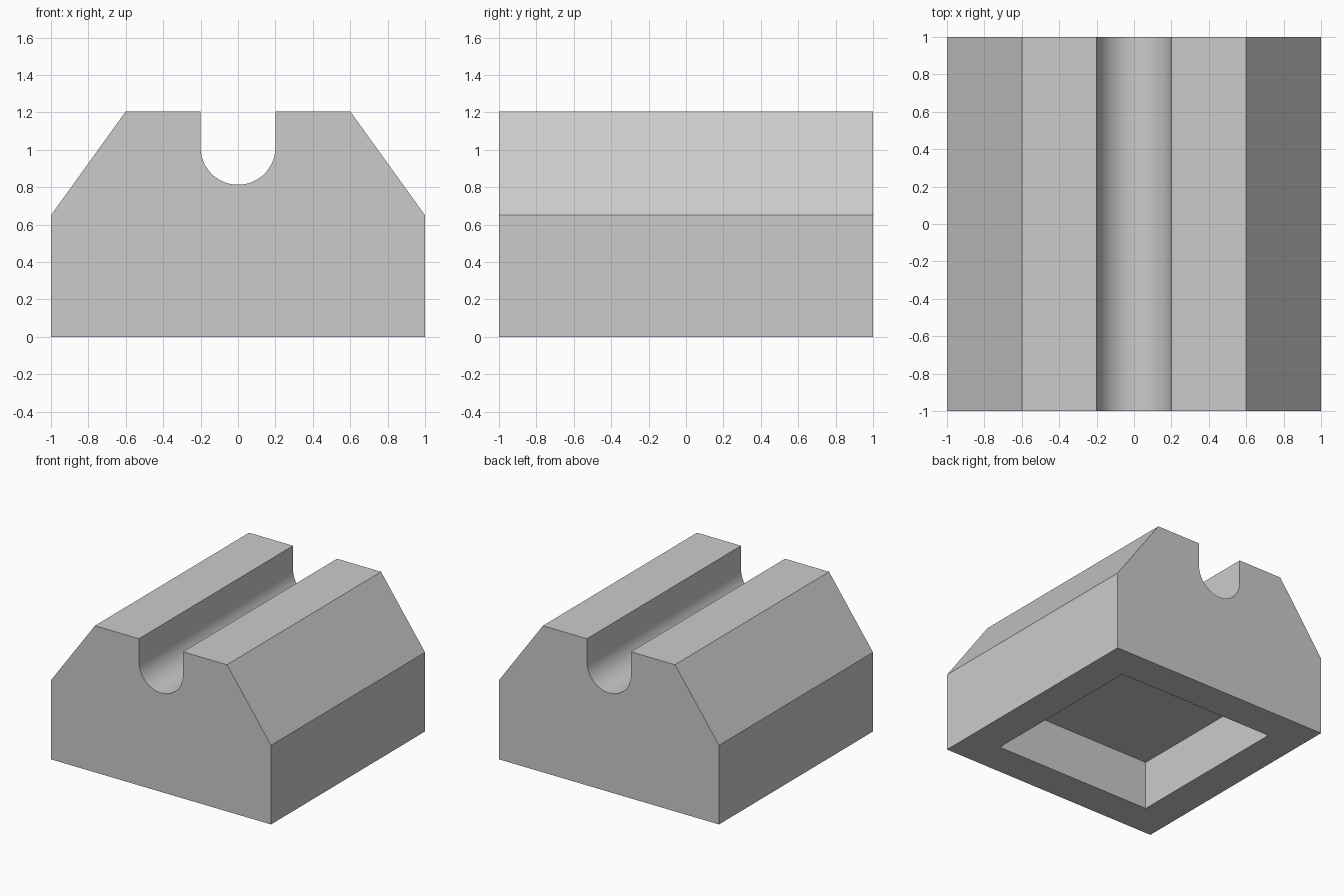
import bpy
import bmesh
from math import sin, cos, pi
from mathutils import Vector

cube = bpy.data.objects.get("Cube")
if cube:
    bpy.data.objects.remove(cube, do_unlink=True)

TOP, SHOULDER = 1.205, 0.65
GROOVE_R, GROOVE_Z = 0.2, 1.013
POCKET_RIM, POCKET_DEPTH = 0.4, 0.4
SEGMENTS = 32

# Cross-section: chamfered block with a round-bottomed groove
arc = [(GROOVE_R * cos(pi * i / SEGMENTS), GROOVE_Z - GROOVE_R * sin(pi * i / SEGMENTS))
       for i in range(SEGMENTS + 1)]
profile = ([(-1, 0), (1, 0), (1, SHOULDER), (0.6, TOP), (GROOVE_R, TOP)] + arc
           + [(-GROOVE_R, TOP), (-0.6, TOP), (-1, SHOULDER)])

# Extrude the section from front to back
bm = bmesh.new()
front = bm.faces.new([bm.verts.new((x, -1, z)) for x, z in profile])
result = bmesh.ops.extrude_face_region(bm, geom=[front], use_keep_orig=True)
moved = [v for v in result["geom"] if isinstance(v, bmesh.types.BMVert)]
bmesh.ops.translate(bm, verts=moved, vec=(0, 2, 0))
bmesh.ops.recalc_face_normals(bm, faces=bm.faces)

# Square pocket in the underside
base = min(bm.faces, key=lambda f: f.calc_center_median().z)
bmesh.ops.inset_region(bm, faces=[base], thickness=POCKET_RIM)
result = bmesh.ops.extrude_discrete_faces(bm, faces=[base])
ceiling = result["faces"][0]
bmesh.ops.translate(bm, verts=ceiling.verts, vec=Vector((0, 0, POCKET_DEPTH)))
bmesh.ops.recalc_face_normals(bm, faces=bm.faces)

mesh = bpy.data.meshes.new("grooved_block")
bm.to_mesh(mesh)
bm.free()
block = bpy.data.objects.new("grooved_block", mesh)
bpy.context.collection.objects.link(block)

# Plain grey material
grey = bpy.data.materials.new("light_grey")
grey.use_nodes = True
colour = (0.6, 0.6, 0.6, 1)
grey.diffuse_color = colour
grey.node_tree.nodes["Principled BSDF"].inputs["Base Color"].default_value = colour
mesh.materials.append(grey)

# Smooth groove, sharp edges elsewhere
bpy.context.view_layer.objects.active = block
block.select_set(True)
bpy.ops.object.shade_smooth_by_angle(angle=pi / 9)
